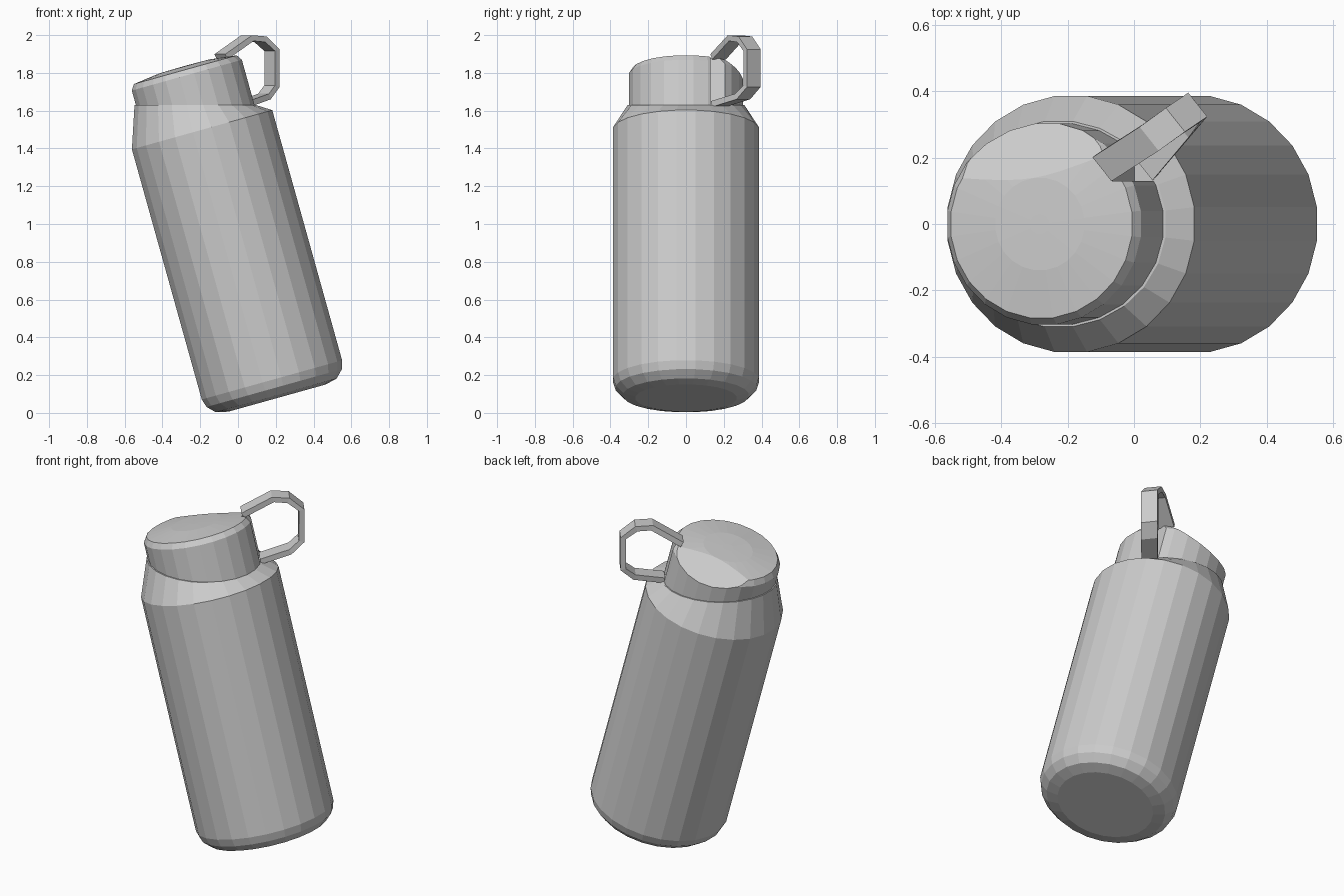
import bpy, bmesh
from math import sin, cos, pi, radians
from mathutils import Vector

if "Cube" in bpy.data.objects:
    bpy.data.objects.remove(bpy.data.objects["Cube"])

N = 24
TILT = radians(15.6)
UP = Vector((-sin(TILT), 0, cos(TILT)))      # bottle axis
SIDE = Vector((cos(TILT), 0, sin(TILT)))
OFF = 0.22                                   # axis offset along SIDE
CUT_Z = 1.63                                 # level joint between bottle and lid


def ring(bm, r, u):
    """Circle round the tilted axis; u=None ends it on the level joint."""
    out = []
    for i in range(N):
        a = 2 * pi * (i + 0.5) / N
        v = OFF + r * cos(a)
        h = (CUT_Z - SIDE.z * v) / UP.z if u is None else u
        out.append(bm.verts.new(SIDE * v + UP * h + Vector((0, r * sin(a), 0))))
    return out


def loft(bm, rings, close=False):
    pairs = list(zip(rings, rings[1:]))
    for a, b in pairs:
        n = len(a)
        for i in range(n):
            j = (i + 1) % n
            bm.faces.new((a[i], a[j], b[j], b[i]))
    bm.faces.new(rings[0][::-1])
    bm.faces.new(rings[-1])


def slice_off(bm, point, normal):
    """Remove everything on the normal side and cap the cut."""
    res = bmesh.ops.bisect_plane(bm, geom=bm.verts[:] + bm.edges[:] + bm.faces[:],
                                 plane_co=point, plane_no=normal, clear_outer=True)
    edges = [e for e in res["geom_cut"] if isinstance(e, bmesh.types.BMEdge)]
    bmesh.ops.holes_fill(bm, edges=edges, sides=0)


def finish(bm, name):
    bmesh.ops.recalc_face_normals(bm, faces=bm.faces[:])
    me = bpy.data.meshes.new(name)
    bm.to_mesh(me)
    bm.free()
    ob = bpy.data.objects.new(name, me)
    bpy.context.collection.objects.link(ob)
    return ob


# Bottle body: rounded base, straight wall, shoulder lofted to the level joint
bm = bmesh.new()
profile = [(0.27, 0.02), (0.335, 0.035), (0.375, 0.075), (0.389, 0.12),
           (0.389, 1.495), (0.312, None)]
loft(bm, [ring(bm, r, u) for r, u in profile])
finish(bm, "bottle_body")


def lid_mesh():
    bm = bmesh.new()
    profile = [(0.305, None), (0.305, 1.795), (0.285, 1.825), (0.14, 1.843), (0.03, 1.845)]
    loft(bm, [ring(bm, r, u) for r, u in profile])
    return bm


# Lid front: the full-height part
HINGE_Y = 0.13
bm = lid_mesh()
slice_off(bm, Vector((0, HINGE_Y, 0)), Vector((0, 1, 0)))
finish(bm, "lid_front")

# Lid back: sloping top, cut away at the right to clear the carry loop
bm = lid_mesh()
slice_off(bm, Vector((0, HINGE_Y, 0)), Vector((0, -1, 0)))
slice_off(bm, SIDE * 0.44, SIDE)
a, b, c = Vector((-0.53, 0.13, 1.75)), Vector((-0.08, 0.15, 1.905)), Vector((-0.25, 0.29, 1.765))
slope = (b - a).cross(c - a)
slice_off(bm, a, slope if slope.z > 0 else -slope)
finish(bm, "lid_back")

# Carry loop: flat band swept along a bent path
path = [Vector(p) for p in ((-0.09, 0.17, 1.885), (0.05, 0.26, 1.984), (0.12, 0.31, 1.978),
                            (0.18, 0.35, 1.92), (0.18, 0.35, 1.73), (0.14, 0.30, 1.675),
                            (0.03, 0.17, 1.635))]
across = Vector((0.62, -0.78, 0)).normalized()
bm = bmesh.new()
sections = []
for i, p in enumerate(path):
    d = (path[min(i + 1, len(path) - 1)] - path[max(i - 1, 0)]).normalized()
    n = d.cross(across).normalized()
    sections.append([bm.verts.new(p + across * (0.046 * s) + n * (0.016 * t))
                     for s, t in ((-1, -1), (1, -1), (1, 1), (-1, 1))])
loft(bm, sections)
finish(bm, "carry_loop")
